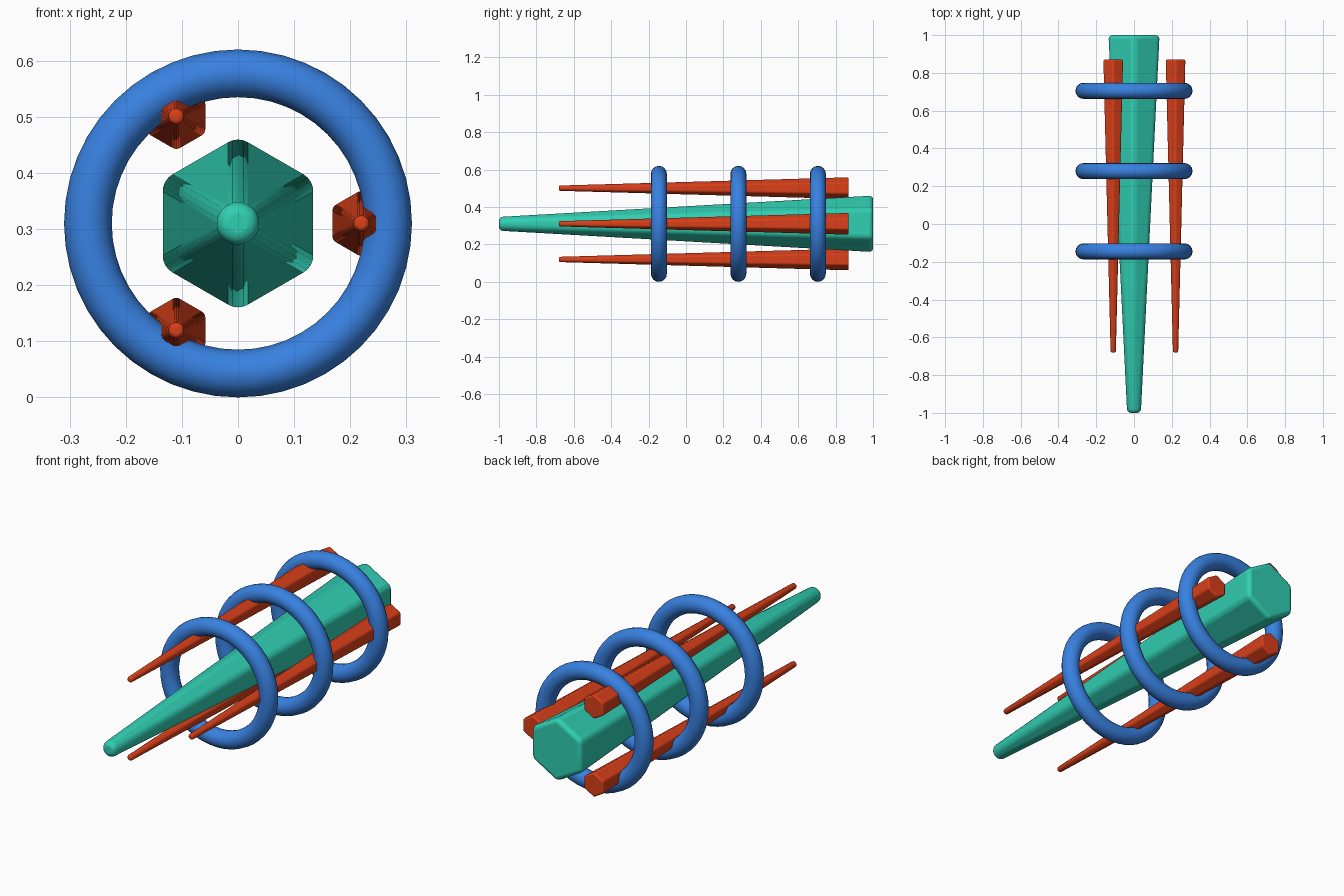
import bpy
import math

if "Cube" in bpy.data.objects:
    bpy.data.objects.remove(bpy.data.objects["Cube"])

AXIS_Z = 0.31  # height of the common centre line


def material(name, color):
    m = bpy.data.materials.new(name)
    m.diffuse_color = color
    m.use_nodes = True
    m.node_tree.nodes["Principled BSDF"].inputs["Base Color"].default_value = m.diffuse_color
    return m


TEAL = material("teal", (0.03, 0.62, 0.45, 1))
RED = material("red", (0.70, 0.05, 0.01, 1))
BLUE = material("blue", (0.04, 0.22, 0.75, 1))


def finish(name, mat):
    ob = bpy.context.object
    ob.name = name
    ob.data.materials.append(mat)
    return ob


def spike(name, x, z, y_tip, y_back, r_back, r_tip, bevel, mat):
    """Tapered hexagonal rod with rounded edges, pointing to the front."""
    bpy.ops.mesh.primitive_cone_add(
        vertices=6, radius1=r_back, radius2=r_tip, depth=y_back - y_tip,
        location=(x, (y_back + y_tip) / 2, z), rotation=(math.pi / 2, 0, 0))
    ob = finish(name, mat)
    mod = ob.modifiers.new("rounded_edges", 'BEVEL')
    mod.width = bevel
    mod.segments = 4
    mod.limit_method = 'NONE'
    bpy.ops.object.shade_smooth_by_angle(angle=math.radians(30))


# Central body
spike("central_spike", 0, AXIS_Z, -1.0, 1.0, 0.156, 0.042, 0.0205, TEAL)

# Three thin rods around it
for i in range(3):
    a = i * math.tau / 3
    spike(f"outer_rod_{i + 1}", 0.22 * math.cos(a), AXIS_Z + 0.22 * math.sin(a),
          -0.68, 0.87, 0.06, 0.016, 0.0078, RED)

# Rings
for i, y in enumerate((-0.145, 0.28, 0.705)):
    bpy.ops.mesh.primitive_torus_add(
        major_radius=0.2675, minor_radius=0.0425, major_segments=48, minor_segments=16,
        location=(0, y, AXIS_Z), rotation=(math.pi / 2, 0, 0))
    finish(f"ring_{i + 1}", BLUE)
    bpy.ops.object.shade_smooth()
